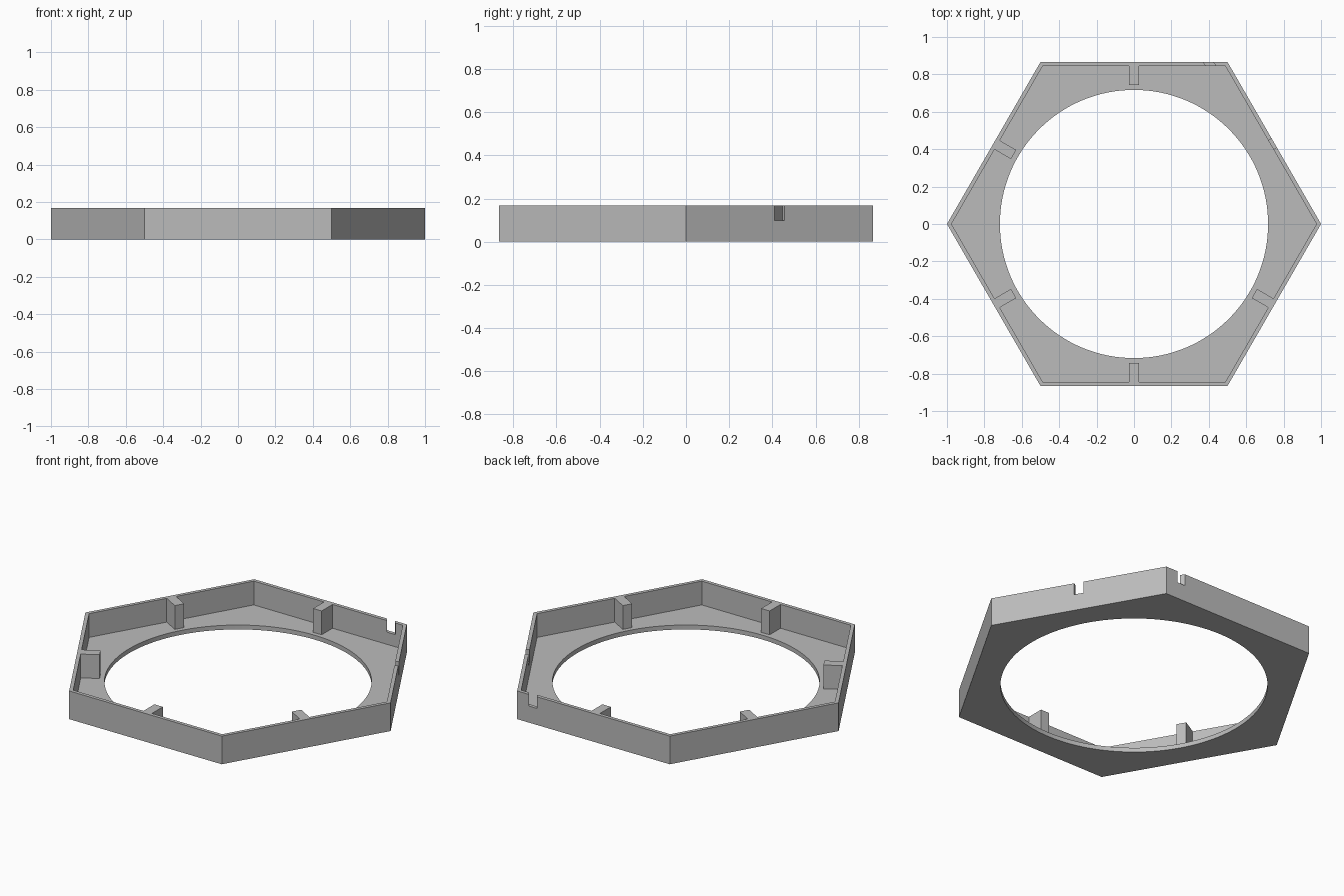
import bpy
import bmesh
from math import cos, sin, radians, sqrt
from mathutils import Vector, Matrix

if "Cube" in bpy.data.objects:
    bpy.data.objects.remove(bpy.data.objects["Cube"])

HEIGHT, FLOOR = 0.167, 0.026
APOTHEM = sqrt(3) / 2            # outer hexagon with corner radius 1
INNER = APOTHEM - 0.021          # inner face of the wall
HOLE = 0.717
TAB_HALF, TAB_TIP = 0.028, 0.743
SLOT_Z = 0.098

grey = bpy.data.materials.new("grey plastic")
grey.use_nodes = True
colour = (0.5, 0.5, 0.5, 1)
grey.diffuse_color = colour
grey.node_tree.nodes["Principled BSDF"].inputs["Base Color"].default_value = colour


def prism(name, outline, z0, z1):
    """Extrude a counter-clockwise outline from z0 to z1."""
    bm = bmesh.new()
    face = bm.faces.new([bm.verts.new((p[0], p[1], z0)) for p in outline])
    top = bmesh.ops.extrude_face_region(bm, geom=[face])["geom"]
    bmesh.ops.translate(bm, vec=(0, 0, z1 - z0),
                        verts=[v for v in top if isinstance(v, bmesh.types.BMVert)])
    bmesh.ops.recalc_face_normals(bm, faces=bm.faces)
    mesh = bpy.data.meshes.new(name)
    bm.to_mesh(mesh)
    bm.free()
    obj = bpy.data.objects.new(name, mesh)
    bpy.context.collection.objects.link(obj)
    mesh.materials.append(grey)
    return obj


def ring(radius, count):
    return [(radius * cos(radians(360 * i / count)), radius * sin(radians(360 * i / count)))
            for i in range(count)]


def on_side(angle, out, along):
    """Point on a side whose outward direction is at the given angle."""
    return Matrix.Rotation(radians(angle), 2) @ Vector((out, along))


def cut(target, cutter):
    mod = target.modifiers.new("cut", "BOOLEAN")
    mod.operation = "DIFFERENCE"
    mod.solver = "EXACT"
    mod.object = cutter
    bpy.context.view_layer.objects.active = target
    bpy.ops.object.modifier_apply(modifier=mod.name)
    bpy.data.objects.remove(cutter)


# Hexagonal body
frame = prism("hexagonal_frame", ring(1, 6), 0, HEIGHT)

# Pocket, leaving a locating tab on every side except the one with the centre slot
pocket = []
for angle in range(30, 390, 60):
    pocket.append(on_side(angle, INNER, -INNER / sqrt(3)))
    if angle != 30:
        pocket += [on_side(angle, out, along) for out, along in
                   ((INNER, -TAB_HALF), (TAB_TIP, -TAB_HALF),
                    (TAB_TIP, TAB_HALF), (INNER, TAB_HALF))]
cut(frame, prism("pocket_cutter", pocket, FLOOR, HEIGHT + 0.1))

# Round opening through the floor
cut(frame, prism("hole_cutter", ring(HOLE, 128), -0.1, HEIGHT))

# Wall slots: side angle, centre along the side, slant along the side
for angle, centre, slant in ((30, 0, 0), (90, -0.404, 0.0085)):
    reach = 2                     # cutter extends past both wall faces
    mid, half = (APOTHEM + INNER) / 2, (APOTHEM - INNER) / 2 * reach
    w, s = 0.027, slant * reach
    slot = [on_side(angle, mid - half, centre - s - w), on_side(angle, mid + half, centre + s - w),
            on_side(angle, mid + half, centre + s + w), on_side(angle, mid - half, centre - s + w)]
    cut(frame, prism("slot_cutter", slot, SLOT_Z, HEIGHT + 0.1))

# Smooth only the round opening
bpy.ops.object.select_all(action="DESELECT")
frame.select_set(True)
bpy.context.view_layer.objects.active = frame
bpy.ops.object.shade_smooth_by_angle(angle=radians(30))
